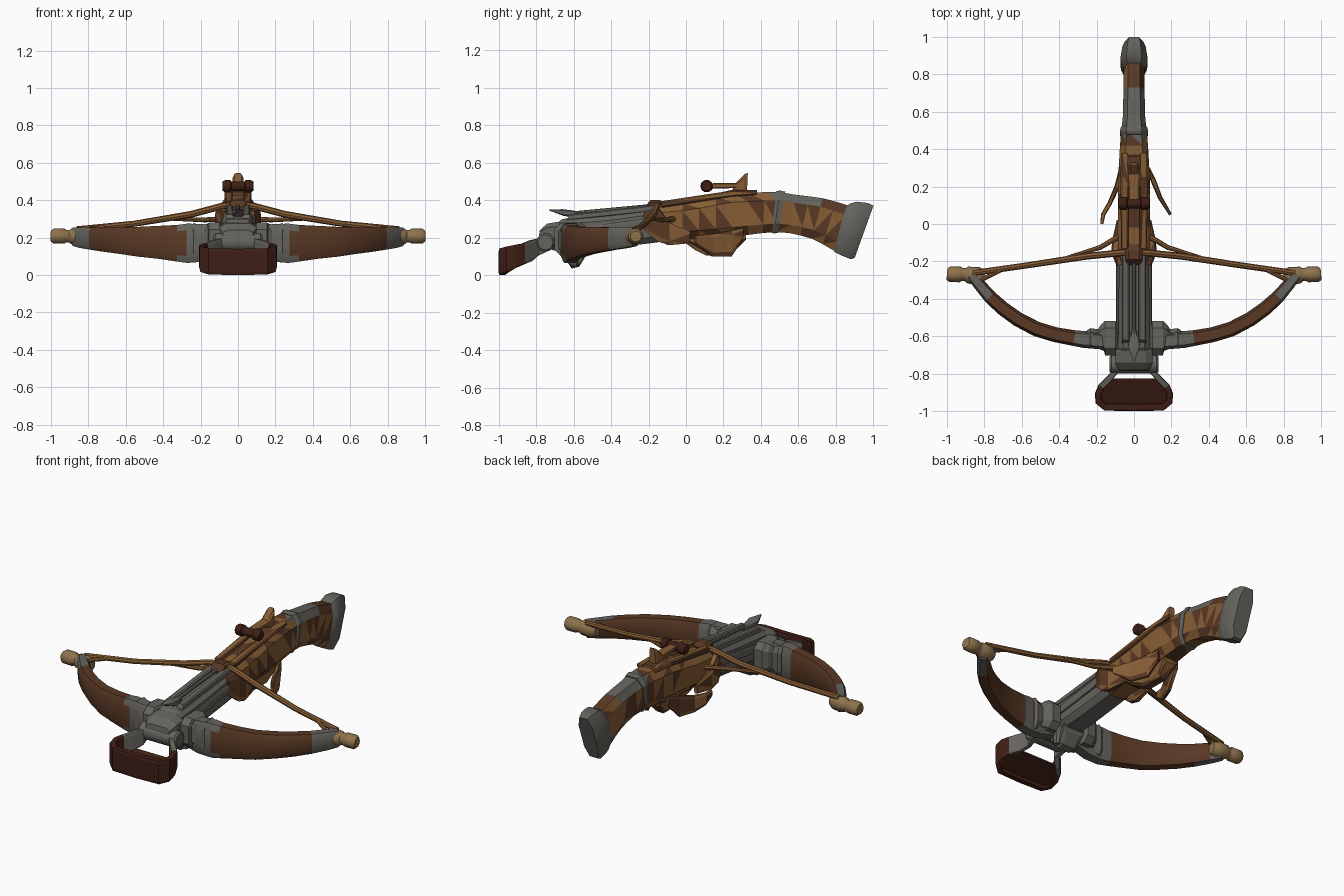
import bpy, bmesh, math, random
from mathutils import Vector
random.seed(4)

def material(name, rgb):
    m = bpy.data.materials.new(name)
    m.diffuse_color = (*rgb, 1)
    return m

MATS = [material("steel", (.13, .125, .11)), material("oak", (.24, .11, .035)),
        material("walnut", (.10, .04, .018)), material("dark_leather", (.05, .014, .008)),
        material("horn", (.27, .17, .075))]
STEEL, OAK, WALNUT, LEATHER, HORN = range(5)

def loft(name, rings, color, mirror=False, tris=False, smooth=0):
    """Skin rings of points; color is an index or a function of the face centre."""
    bm = bmesh.new()
    for s in ((1, -1) if mirror else (1,)):
        vs = [[bm.verts.new((p[0] * s, p[1], p[2])) for p in r] for r in rings]
        n = len(vs[0])
        for a, b in zip(vs, vs[1:]):
            for i in range(n):
                bm.faces.new((a[i], a[(i + 1) % n], b[(i + 1) % n], b[i]))
        bm.faces.new(vs[0])
        bm.faces.new(vs[-1])
    if tris:
        bmesh.ops.triangulate(bm, faces=bm.faces[:])
    bmesh.ops.recalc_face_normals(bm, faces=bm.faces[:])
    for f in bm.faces:
        f.material_index = color(f.calc_center_median()) if callable(color) else color
    me = bpy.data.meshes.new(name)
    bm.to_mesh(me)
    bm.free()
    for m in MATS:
        me.materials.append(m)
    ob = bpy.data.objects.new(name, me)
    bpy.context.collection.objects.link(ob)
    if smooth:
        bpy.ops.object.select_all(action='DESELECT')
        ob.select_set(True)
        bpy.context.view_layer.objects.active = ob
        bpy.ops.object.shade_smooth_by_angle(angle=math.radians(smooth))
    return ob

def octagon(c, u, v, k=.35):
    q = 1 - k
    return [Vector(c) + Vector(u) * a + Vector(v) * b for a, b in
            ((1, -q), (1, q), (q, 1), (-q, 1), (-1, q), (-1, -q), (-q, -1), (q, -1))]

def beam(name, stations, color, x=0, k=.35, **kw):
    """Part running along y; station = (bottom y, bottom z, top y, top z, half width)."""
    rings = [octagon((x, (a + c) / 2, (b + d) / 2), (w, 0, 0), (0, (c - a) / 2, (d - b) / 2), k)
             for a, b, c, d, w in stations]
    return loft(name, rings, color, **kw)

def tangents(P):
    return [(P[min(i + 1, len(P) - 1)] - P[max(i - 1, 0)]).normalized() for i in range(len(P))]

def band(name, path, color, k=.35, **kw):
    """Upright strip along a path of (x, y, z, half thickness, half height)."""
    T = tangents([Vector((p[0], p[1], 0)) for p in path])
    rings = [octagon(p[:3], (t.y * p[3], -t.x * p[3], 0), (0, 0, p[4]), k) for p, t in zip(path, T)]
    return loft(name, rings, color, **kw)

def tube(name, path, color, n=8, **kw):
    """Round rod along a path of (x, y, z, radius)."""
    P = [Vector(p[:3]) for p in path]
    rings = []
    axis = (P[-1] - P[0]).normalized()
    ref = Vector((0, 1, 0)) if abs(axis.z) > .8 else Vector((0, 0, 1))
    for p, q in zip(P, path):
        u = axis.cross(ref).normalized()
        v = u.cross(axis)
        rings.append([p + (u * math.cos(i * math.tau / n) + v * math.sin(i * math.tau / n)) * q[3]
                      for i in range(n)])
    return loft(name, rings, color, **kw)

# Stock: patchy wood with a steel top plate on the wrist
def camo(c):
    if .47 < c.y < .74 and c.z > .37:
        return STEEL
    return OAK if random.random() < .6 else WALNUT

stock = [(-.17, .175, -.17, .365, .078), (-.13, .18, -.14, .375, .085), (-.02, .19, -.02, .385, .088),
         (.07, .195, .07, .40, .085), (.16, .20, .16, .42, .085), (.25, .205, .25, .438, .085),
         (.33, .215, .33, .44, .08), (.41, .225, .42, .443, .075), (.48, .23, .50, .443, .068),
         (.55, .225, .58, .43, .06), (.61, .212, .66, .42, .058), (.67, .195, .73, .41, .056),
         (.73, .165, .80, .392, .056), (.79, .13, .87, .37, .056)]
beam("stock", stock, camo, tris=True, k=.42)
beam("butt_plate", [(.79, .125, .85, .365, .06), (.81, .115, .875, .382, .07), (.83, .105, .91, .392, .072),
                    (.88, .085, .97, .385, .062), (.90, .092, 1.0, .37, .048)], STEEL, k=.45, smooth=35)
beam("wrist_collar", [(.46, .225, .48, .447, .07), (.47, .223, .50, .452, .076),
                      (.49, .225, .53, .445, .07)], STEEL, k=.45)

# Barrel with groove rails
beam("barrel", [(-.73, .14, -.71, .26, .075), (-.68, .125, -.66, .30, .085), (-.40, .145, -.40, .325, .082),
                (-.15, .175, -.15, .36, .08)], STEEL, smooth=30)
beam("barrel_rail", [(-.64, .29, -.62, .325, .02), (-.15, .34, -.15, .378, .02)], STEEL, x=.045, mirror=True)
beam("side_rib", [(-.60, .20, -.60, .25, .012), (-.16, .26, -.16, .31, .012)], STEEL, x=.083, mirror=True)
beam("action_rail", [(-.13, .36, -.13, .395, .02), (.25, .42, .25, .452, .022),
                     (.38, .43, .38, .455, .018)], camo, x=.05, mirror=True, tris=True)

# Bolt lying in the groove, with a diamond head
tube("bolt_shaft", [(0, -.60, .33, .011), (0, -.12, .375, .011)], STEEL)
beam("bolt_head", [(-.73, .345, -.73, .35, .004), (-.65, .315, -.66, .352, .032),
                   (-.60, .312, -.60, .345, .022), (-.56, .315, -.56, .335, .01)], STEEL)

# String catch and the wrapped fittings beside it
beam("string_catch", [(-.22, .335, -.22, .365, .035), (-.20, .33, -.19, .40, .045),
                      (-.15, .33, -.14, .40, .045), (-.12, .34, -.11, .385, .035)], WALNUT)
band("side_lashing", [(.075, -.22, .29, .018, .05), (.10, -.15, .27, .022, .09),
                      (.095, -.09, .22, .022, .06), (.08, .02, .20, .012, .03)], camo, mirror=True, tris=True)

# Bow limbs, clamps and tips
def limb_color(c):
    a = abs(c.x)
    return STEEL if a < .30 or a > .78 else WALNUT

band("bow_limb", [(.07, -.62, .175, .045, .075), (.18, -.625, .172, .045, .10), (.27, -.617, .17, .045, .105),
                  (.32, -.61, .17, .042, .098), (.42, -.592, .175, .04, .088), (.52, -.562, .178, .04, .08),
                  (.62, -.51, .185, .039, .072), (.70, -.453, .19, .038, .066), (.77, -.39, .195, .036, .06),
                  (.83, -.32, .20, .032, .055), (.87, -.272, .205, .028, .05)],
     limb_color, mirror=True, smooth=40)
band("limb_clamp", [(.085, -.61, .19, .075, .07), (.10, -.61, .19, .092, .09), (.155, -.61, .19, .092, .09),
                    (.17, -.61, .19, .07, .08), (.19, -.615, .18, .052, .075), (.235, -.612, .178, .055, .10),
                    (.25, -.612, .178, .045, .09)], STEEL, mirror=True, k=.4)
tube("limb_tip", [(.80, -.285, .207, .035), (.83, -.28, .207, .05), (.89, -.272, .207, .044),
                  (.90, -.27, .207, .036), (.92, -.27, .208, .036), (.93, -.27, .208, .042),
                  (.985, -.268, .208, .042), (1.0, -.268, .208, .03)], HORN, n=10, mirror=True, smooth=40)
tube("clamp_bolt", [(.06, -.60, .05, .02), (.06, -.59, .16, .035)], STEEL, mirror=True)
beam("under_clamp", [(-.64, .08, -.64, .14, .07), (-.61, .035, -.61, .14, .06), (-.57, .045, -.57, .14, .06),
                     (-.53, .11, -.52, .16, .07)], STEEL)

# Bowstring: main strand over the barrel, lower strand tied to the stock
tube("bowstring", [(.86, -.262, .245, .016), (.55, -.218, .275, .016), (.25, -.172, .325, .018),
                   (.08, -.155, .37, .018), (0, -.15, .375, .018)],
     lambda c: STEEL if .27 < abs(c.x) < .38 else OAK, mirror=True)
tube("string_brace", [(.36, -.18, .30, .009), (.18, -.125, .295, .013), (.07, -.06, .30, .015)], OAK, mirror=True)
tube("string_binding", [(.84, -.31, .235, .012), (.70, -.24, .262, .012), (.55, -.217, .275, .012)],
     OAK, mirror=True)

# Stirrup with foot plate and hinge
half = [(.105, -.735, .165, .016, .035), (.10, -.79, .15, .016, .045), (.135, -.83, .13, .017, .055),
        (.175, -.87, .113, .018, .055), (.192, -.91, .10, .018, .062), (.188, -.95, .085, .019, .068),
        (.155, -.978, .073, .02, .07)]
path = half + [(0, -.98, .07, .02, .07)] + [(-x, y, z, t, h) for x, y, z, t, h in reversed(half)]
band("stirrup", path, lambda c: STEEL if c.y > -.865 else LEATHER, k=.2)
beam("stirrup_foot_plate", [(-.98, .01, -.98, .022, .17), (-.91, .04, -.91, .052, .185),
                            (-.865, .058, -.865, .07, .165), (-.825, .075, -.825, .087, .12)], LEATHER, k=.1)
tube("stirrup_hinge", [(-.13, -.75, .175, .04), (-.12, -.75, .175, .05), (.12, -.75, .175, .05),
                       (.13, -.75, .175, .04)], STEEL, n=12, smooth=35)
beam("nose_block", [(-.79, .17, -.78, .24, .08), (-.75, .15, -.74, .275, .10), (-.69, .14, -.68, .285, .10),
                    (-.66, .14, -.66, .28, .09)], STEEL)

# Trigger housing and side flaps
beam("trigger_housing", [(.0, .18, .0, .24, .05), (.11, .12, .11, .24, .035), (.25, .12, .25, .24, .035),
                         (.32, .19, .32, .25, .05)], camo, tris=True)
band("right_flap", [(.07, .30, .22, .014, .03), (.10, .24, .17, .014, .07), (.14, .14, .16, .012, .06),
                    (.195, .05, .19, .008, .02)], camo, tris=True)
band("left_flap", [(-.07, .28, .22, .014, .03), (-.09, .20, .165, .014, .065), (-.13, .11, .155, .012, .05),
                   (-.165, .05, .17, .012, .035), (-.172, .0, .19, .008, .02)], camo, tris=True)

# Rear sight: base, post, arm and crosswise roller
beam("sight_base", [(.18, .42, .20, .445, .04), (.25, .43, .25, .456, .05), (.38, .43, .36, .452, .04)], WALNUT)
beam("sight_post", [(.25, .44, .25, .475, .025), (.28, .44, .275, .50, .03), (.31, .44, .315, .54, .028),
                    (.325, .44, .33, .545, .02)], OAK)
beam("sight_arm", [(.11, .46, .11, .49, .022), (.27, .465, .27, .492, .03)], OAK)
tube("sight_roller", [(-.082, .11, .475, .026), (-.07, .11, .475, .034), (-.04, .11, .475, .034),
                      (-.035, .11, .475, .026), (.035, .11, .475, .026), (.04, .11, .475, .034),
                      (.07, .11, .475, .034), (.082, .11, .475, .026)], LEATHER, n=10, smooth=40)
